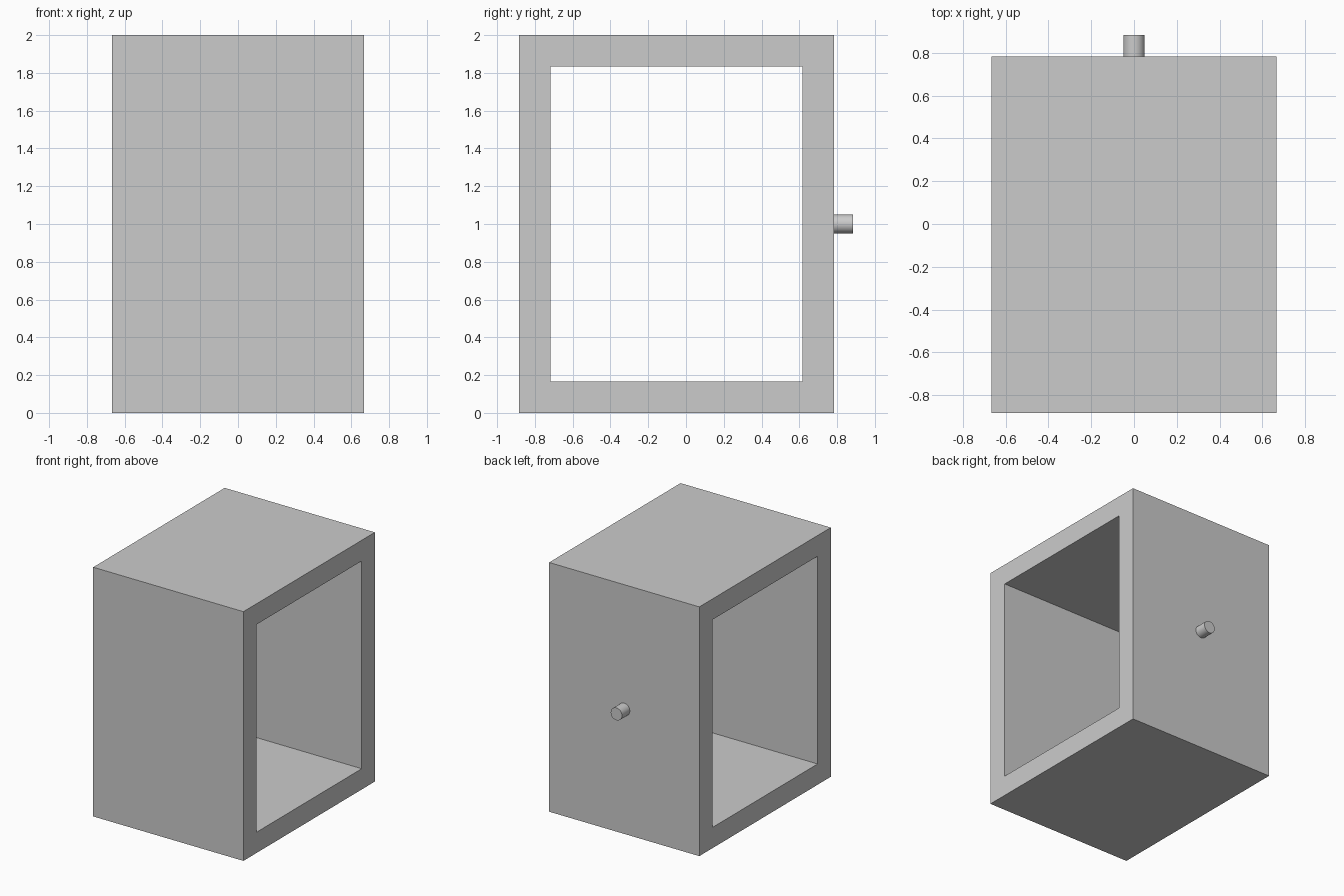
import bpy, bmesh, math
from mathutils import Matrix

if "Cube" in bpy.data.objects:
    bpy.data.objects.remove(bpy.data.objects["Cube"])

W, D, H = 4 / 3, 5 / 3, 2.0      # outer size in x, y, z
WALL = 1 / 6                     # wall thickness
PEG_R, PEG_L = 0.05, 0.1
Y0 = -(D + PEG_L) / 2            # front face, so body plus peg is centred
Y1 = Y0 + D


def add_object(name, bm):
    bmesh.ops.recalc_face_normals(bm, faces=bm.faces)
    mesh = bpy.data.meshes.new(name)
    bm.to_mesh(mesh)
    bm.free()
    obj = bpy.data.objects.new(name, mesh)
    bpy.context.collection.objects.link(obj)
    return obj


def rect(inset, x):
    a, b, c, d = Y0 + inset, Y1 - inset, inset, H - inset
    return [(x, a, c), (x, b, c), (x, b, d), (x, a, d)]


# Rectangular tube, open on the left and right
bm = bmesh.new()
loops = [[bm.verts.new(p) for p in rect(inset, x)]
         for inset, x in ((0, -W / 2), (0, W / 2), (WALL, W / 2), (WALL, -W / 2))]
for k in range(4):
    a, b = loops[k], loops[(k + 1) % 4]
    for i in range(4):
        j = (i + 1) % 4
        bm.faces.new((a[i], a[j], b[j], b[i]))
add_object("box_frame", bm)

# Round peg on the back wall
bm = bmesh.new()
bmesh.ops.create_cone(
    bm, cap_ends=True, segments=32, radius1=PEG_R, radius2=PEG_R, depth=PEG_L,
    matrix=Matrix.Translation((0, Y1 + PEG_L / 2, H / 2)) @ Matrix.Rotation(math.pi / 2, 4, 'X'))
peg = add_object("back_peg", bm)
bpy.context.view_layer.objects.active = peg
peg.select_set(True)
bpy.ops.object.shade_smooth_by_angle(angle=math.radians(30))
